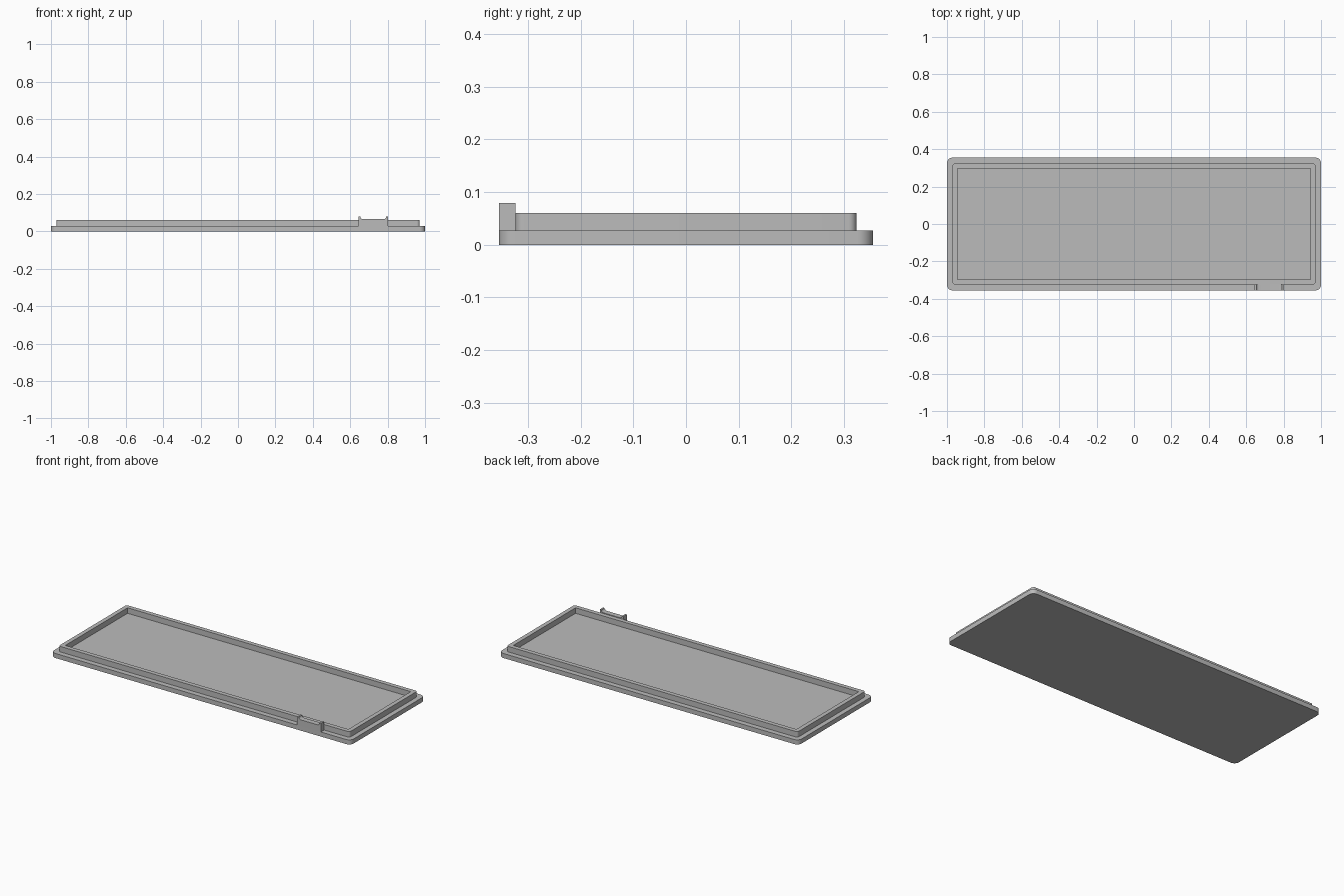
import bpy
import bmesh
from math import sin, cos, pi

cube = bpy.data.objects.get("Cube")
if cube:
    bpy.data.objects.remove(cube, do_unlink=True)

# Single grey material
grey = bpy.data.materials.new("plain grey")
grey.use_nodes = True
colour = (0.5, 0.5, 0.5, 1)
grey.diffuse_color = colour
grey.node_tree.nodes["Principled BSDF"].inputs["Base Color"].default_value = colour

BASE_TOP, RIM_TOP, CLIP_TOP = 0.0275, 0.0607, 0.079
HALF_Y, RIM_Y = 0.355, 0.3235
STEPS = 8


def arc(cx, cy, r, start, end):
    """Points along an arc, both ends included."""
    angles = [start + (end - start) * i / STEPS for i in range(STEPS + 1)]
    return [(cx + r * cos(a), cy + r * sin(a)) for a in angles]


def rounded_rect(hx, hy, r):
    points = []
    for k, (sx, sy) in enumerate([(1, 1), (-1, 1), (-1, -1), (1, -1)]):
        points += arc(sx * (hx - r), sy * (hy - r), r, k * pi / 2, (k + 1) * pi / 2)
    return points


def loft(name, rings):
    """Bridge matching rings of 3D points and cap both ends."""
    bm = bmesh.new()
    loops = [[bm.verts.new(p) for p in ring] for ring in rings]
    n = len(loops[0])
    for a, b in zip(loops, loops[1:]):
        for i in range(n):
            j = (i + 1) % n
            bm.faces.new((a[i], a[j], b[j], b[i]))
    bm.faces.new(loops[0][::-1])
    bm.faces.new(loops[-1])
    bmesh.ops.recalc_face_normals(bm, faces=bm.faces)
    mesh = bpy.data.meshes.new(name)
    bm.to_mesh(mesh)
    bm.free()
    mesh.materials.append(grey)
    obj = bpy.data.objects.new(name, mesh)
    bpy.context.collection.objects.link(obj)
    bpy.ops.object.select_all(action='DESELECT')
    obj.select_set(True)
    bpy.context.view_layer.objects.active = obj
    bpy.ops.object.shade_smooth_by_angle()
    return obj


# Lid: flange, raised rim and recessed floor
flange = (1.0, HALF_Y, 0.03)
rim_outer = (0.971, RIM_Y, 0.015)
rim_inner = (0.945, 0.297, 0.002)
levels = [(flange, 0), (flange, BASE_TOP), (rim_outer, BASE_TOP),
          (rim_outer, RIM_TOP), (rim_inner, RIM_TOP), (rim_inner, BASE_TOP)]
loft("lid", [[(x, y, z) for x, y in rounded_rect(*size)] for size, z in levels])

# Clip: upright tab with a filleted notch between two horns
left, right, horn, fillet = 0.644, 0.802, 0.01, 0.014
profile = [(left, BASE_TOP), (right, BASE_TOP), (right, CLIP_TOP)]
profile += arc(right - horn - fillet, CLIP_TOP, fillet, 0, -pi / 2)
profile += arc(left + horn + fillet, CLIP_TOP, fillet, -pi / 2, -pi)
profile += [(left, CLIP_TOP)]
loft("clip_tab", [[(x, y, z) for x, z in profile] for y in (-HALF_Y, -RIM_Y)])
